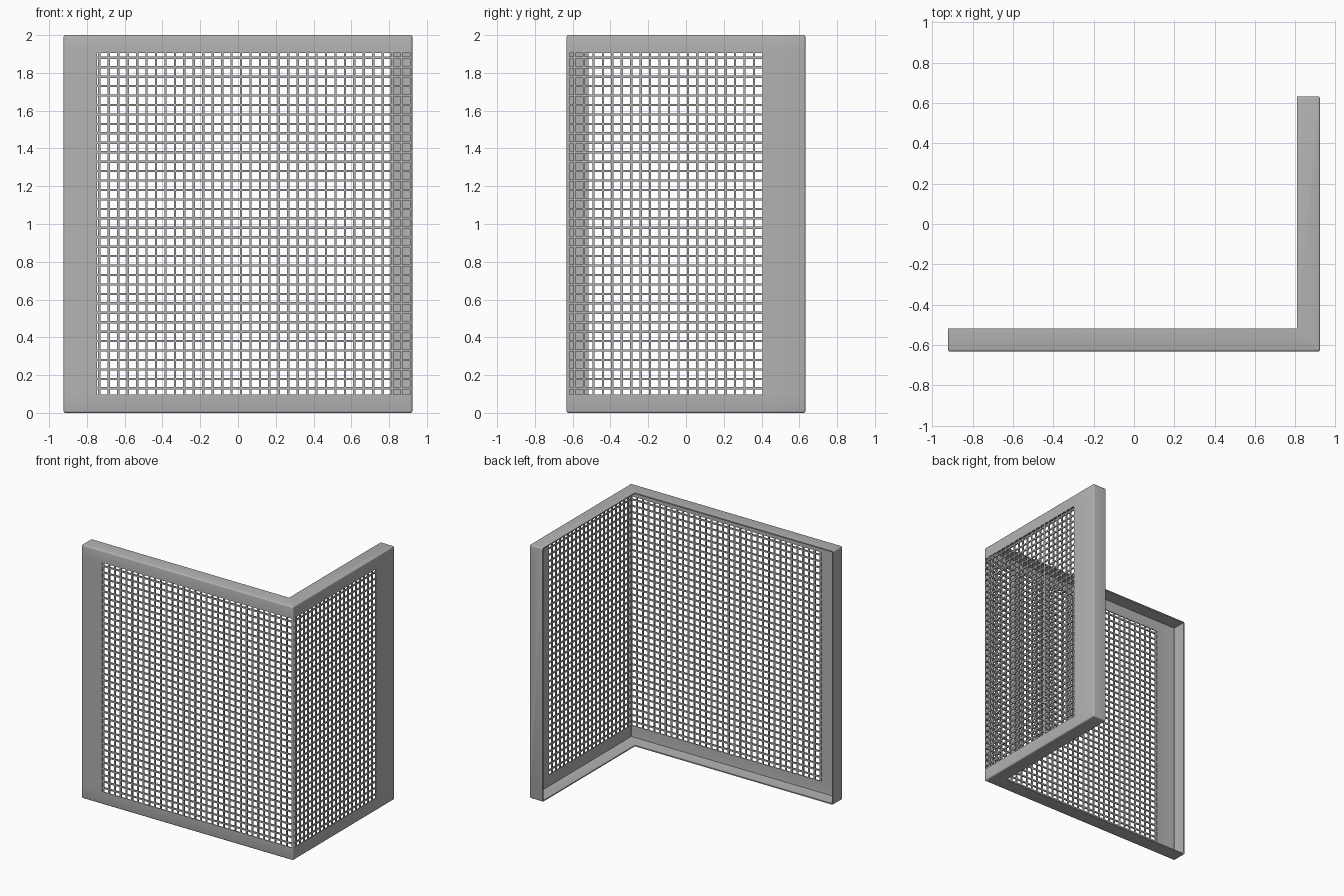
import bpy, bmesh, math

if "Cube" in bpy.data.objects:
    bpy.data.objects.remove(bpy.data.objects["Cube"], do_unlink=True)

X, Y, H = 0.923, 0.632, 2.0      # half width, half depth, height
FLANGE = 0.115                   # depth of the folded rim
SHEET = 0.009                    # sheet thickness
PITCH, BAR = 0.05, 0.006         # hole spacing, half width of a bar


def cuts(lo, win_lo, win_hi, hi, first_bar):
    """Grid lines along one direction, and whether each interval is a hole."""
    lines, holes = [lo, win_lo], [False]
    bar = first_bar
    while bar + BAR < win_hi - 0.002:
        lines += [bar - BAR, bar + BAR]
        holes += [True, False]
        bar += PITCH
    lines += [win_hi, hi]
    holes += [True, False]
    return lines, holes


xs, x_holes = cuts(-X, -0.746, 0.910, X, -0.734)    # front wall
ys, y_holes = cuts(-Y, -0.617, 0.404, Y, -0.590)    # side wall
zs, z_holes = cuts(0, 0.098, 1.905, H, 0.130)

# Perforated sheet folded round the corner
bm = bmesh.new()
path = [(x, -Y) for x in xs] + [(X, y) for y in ys[1:]]
col_holes = x_holes + y_holes
grid = [[bm.verts.new((px, py, z)) for z in zs] for px, py in path]
for i, col_hole in enumerate(col_holes):
    for j, row_hole in enumerate(z_holes):
        if not (col_hole and row_hole):
            bm.faces.new((grid[i][j], grid[i + 1][j],
                          grid[i + 1][j + 1], grid[i][j + 1]))

# Top and bottom rims, then the two end rims
inner = [(X - FLANGE, Y), (X - FLANGE, -Y + FLANGE), (-X, -Y + FLANGE)]
top_in = [bm.verts.new((px, py, H)) for px, py in inner]
low_in = [bm.verts.new((px, py, 0)) for px, py in inner]
bm.faces.new([col[-1] for col in grid] + top_in)
bm.faces.new(([col[0] for col in grid] + low_in)[::-1])
bm.faces.new(grid[0] + [top_in[2], low_in[2]])
bm.faces.new((grid[-1] + [top_in[0], low_in[0]])[::-1])
bm.normal_update()

# Rounded folds
folds = [e for e in bm.edges
         if len(e.link_faces) == 2 and e.calc_face_angle() > math.radians(60)]
bmesh.ops.bevel(bm, geom=folds, offset=0.010, offset_type='OFFSET', segments=3,
                profile=0.5, affect='EDGES', clamp_overlap=False)

mesh = bpy.data.meshes.new("perforated_corner_guard")
bm.to_mesh(mesh)
bm.free()
guard = bpy.data.objects.new("perforated_corner_guard", mesh)
bpy.context.collection.objects.link(guard)

# Sheet thickness, inwards
solid = guard.modifiers.new("thickness", 'SOLIDIFY')
solid.thickness = SHEET
solid.offset = -1
bpy.ops.object.select_all(action='DESELECT')
guard.select_set(True)
bpy.context.view_layer.objects.active = guard
bpy.ops.object.modifier_apply(modifier=solid.name)
bpy.ops.object.shade_smooth_by_angle(angle=math.radians(35))

# Grey metal
grey = bpy.data.materials.new("grey_metal")
grey.use_nodes = True
colour = (0.45, 0.45, 0.45, 1)
grey.diffuse_color = colour
grey.node_tree.nodes["Principled BSDF"].inputs["Base Color"].default_value = colour
guard.data.materials.append(grey)
